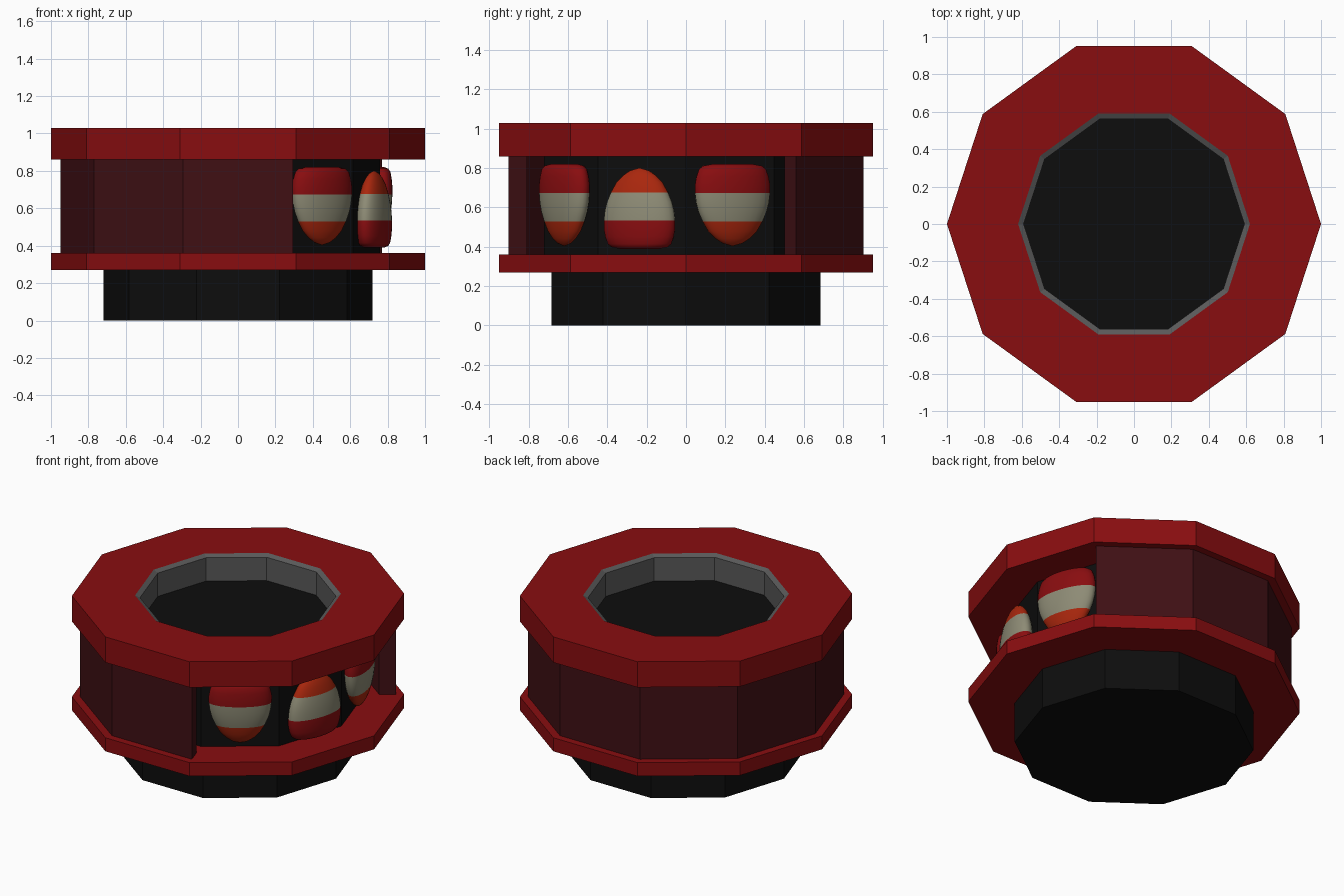
import bpy, bmesh
from math import cos, sin, radians, pi

if "Cube" in bpy.data.objects:
    bpy.data.objects.remove(bpy.data.objects["Cube"])

def material(name, r, g, b):
    m = bpy.data.materials.new(name)
    m.diffuse_color = (r, g, b, 1)
    m.use_nodes = True
    m.node_tree.nodes["Principled BSDF"].inputs["Base Color"].default_value = m.diffuse_color
    return m

RED = material("red", 0.25, 0.004, 0.005)
MAROON = material("maroon", 0.05, 0.005, 0.007)
BLACK = material("black", 0.004, 0.004, 0.004)
GREY = material("grey", 0.1, 0.1, 0.1)
CREAM = material("cream", 0.27, 0.26, 0.18)
ORANGE = material("orange_red", 0.4, 0.02, 0.004)

def finish(name, bm, mats):
    bmesh.ops.remove_doubles(bm, verts=bm.verts, dist=1e-5)
    bmesh.ops.recalc_face_normals(bm, faces=bm.faces)
    me = bpy.data.meshes.new(name)
    bm.to_mesh(me)
    bm.free()
    for m in mats:
        me.materials.append(m)
    ob = bpy.data.objects.new(name, me)
    bpy.context.collection.objects.link(ob)
    return ob

def lathe(name, profile, mat, first=0, count=10, closed=True):
    """Sweep an (r, z) profile around z through ten-sided steps."""
    bm = bmesh.new()
    full = count == 10
    cols = []
    for i in range(count if full else count + 1):
        a = radians(36 * (first + i))
        cols.append([bm.verts.new((r * cos(a), r * sin(a), z)) for r, z in profile])
    n = len(profile)
    for i in range(count):
        p, q = cols[i], cols[(i + 1) % len(cols)]
        for j in range(n if closed else n - 1):
            k = (j + 1) % n
            bm.faces.new((p[j], q[j], q[k], p[k]))
    if not full:
        bm.faces.new(cols[0])
        bm.faces.new(cols[-1])
    elif not closed:
        bm.faces.new([c[0] for c in cols])
        bm.faces.new([c[-1] for c in cols])
    return finish(name, bm, [mat])

def egg(name, angle, width, z_blunt, z_tip, profile, bands):
    """Flattened egg facing outward; each profile row is (half width, height, band)."""
    bm = bmesh.new()
    a, seg, dist, depth = radians(angle), 28, 0.765, 0.08
    rings = []
    for w, h, _ in profile:
        z = z_blunt + (z_tip - z_blunt) * h
        ring = []
        for i in range(seg):
            t = 2 * pi * i / seg
            r, s = dist + depth * w * cos(t), width * w * sin(t)
            ring.append(bm.verts.new((r * cos(a) - s * sin(a), r * sin(a) + s * cos(a), z)))
        rings.append(ring)
    for j in range(len(rings) - 1):
        for i in range(seg):
            k = (i + 1) % seg
            f = bm.faces.new((rings[j][i], rings[j][k], rings[j + 1][k], rings[j + 1][i]))
            f.material_index = profile[j][2]
            f.smooth = True
    bm.faces.new(rings[0]).smooth = True
    bm.faces.new(rings[-1]).material_index = 2
    return finish(name, bm, bands)

# Foot, rims and inner core
lathe("base_foot", [(0.72, 0), (0.72, 0.27)], BLACK, closed=False)
lathe("lower_rim", [(1, 0.27), (1, 0.36)], RED, closed=False)
lathe("inner_core", [(0.76, 0.36), (0.76, 0.86)], BLACK, closed=False)
lathe("upper_rim", [(1, 0.86), (1, 1.03), (0.62, 1.03), (0.62, 0.86)], RED)

# Outer wall with a three-panel opening
lathe("outer_wall", [(0.95, 0.36), (0.95, 0.86), (0.85, 0.86), (0.85, 0.36)], MAROON, first=1, count=7)

# Recessed tray in the top
lathe("tray_lining", [(0.62, 1.03), (0.59, 1.015), (0.59, 0.79), (0.62, 0.79)], GREY)
lathe("tray_floor", [(0.61, 0.77), (0.61, 0.79)], GREY, closed=False)

# Striped eggs: blunt end, middle band, pointed end
shape = [(0.55, 0, 0), (0.78, 0.02, 0), (0.89, 0.06, 0), (0.96, 0.15, 0), (1, 0.25, 0),
         (1, 0.35, 1), (0.97, 0.47, 1), (0.91, 0.58, 1), (0.80, 0.70, 2),
         (0.65, 0.82, 2), (0.46, 0.91, 2), (0.26, 0.97, 2), (0.03, 1, 2)]
stripes = [RED, CREAM, ORANGE]
egg("egg_front", -54, 0.19, 0.82, 0.405, shape, stripes)
egg("egg_middle", -18, 0.19, 0.39, 0.80, shape, stripes)
egg("egg_rear", 18, 0.20, 0.82, 0.405, shape, stripes)
